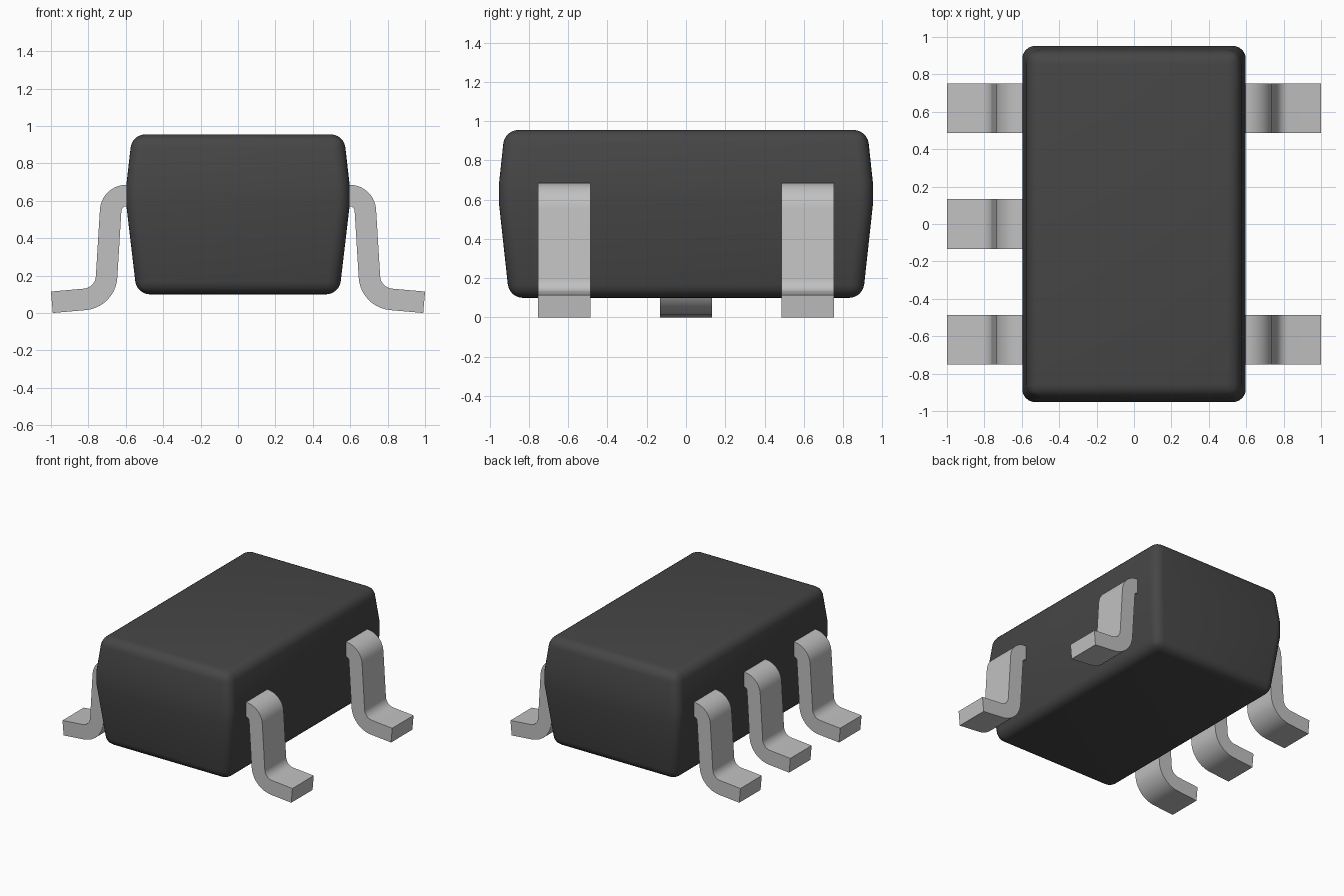
import bpy, bmesh
from math import radians, cos, sin
from mathutils import Vector

cube = bpy.data.objects.get("Cube")
if cube:
    bpy.data.objects.remove(cube, do_unlink=True)


def material(name, grey):
    mat = bpy.data.materials.new(name)
    mat.use_nodes = True
    color = (grey, grey, grey, 1)
    mat.diffuse_color = color
    mat.node_tree.nodes["Principled BSDF"].inputs["Base Color"].default_value = color
    return mat


def finish(bm, name, mat, angle):
    bmesh.ops.recalc_face_normals(bm, faces=bm.faces)
    mesh = bpy.data.meshes.new(name)
    bm.to_mesh(mesh)
    bm.free()
    mesh.materials.append(mat)
    obj = bpy.data.objects.new(name, mesh)
    bpy.context.collection.objects.link(obj)
    bpy.ops.object.select_all(action="DESELECT")
    obj.select_set(True)
    bpy.context.view_layer.objects.active = obj
    bpy.ops.object.shade_smooth_by_angle(angle=radians(angle))
    return obj


plastic = material("charcoal plastic", 0.061)
metal = material("light grey metal", 0.53)

# Moulded body: stacked rectangles with a straight waist and rounded edges
bm = bmesh.new()
rings = []
for hx, hy, z in [(0.541, 0.9, 0.1), (0.597, 0.952, 0.575),
                  (0.597, 0.952, 0.685), (0.566, 0.923, 0.955)]:
    rings.append([bm.verts.new((sx * hx, sy * hy, z))
                  for sx, sy in [(-1, -1), (1, -1), (1, 1), (-1, 1)]])
for low, high in zip(rings, rings[1:]):
    for i in range(4):
        j = (i + 1) % 4
        bm.faces.new((low[i], low[j], high[j], high[i]))
bm.faces.new(rings[0][::-1])
bm.faces.new(rings[-1])
waist = set(rings[1] + rings[2])
rounded = [e for e in bm.edges
           if not (set(e.verts) <= waist and abs(e.verts[0].co.z - e.verts[1].co.z) < 0.01)]
bmesh.ops.bevel(bm, geom=rounded, offset=0.068, offset_type="OFFSET",
                segments=6, profile=0.5, affect="EDGES", clamp_overlap=True)
finish(bm, "body", plastic, 40)

# Gull-wing lead: top and bottom outlines from two bends and a sloping foot
HALF = 0.0575
WIDTH = 0.265
STEPS = 10


def lead_outline():
    outer, inner = [], []

    def add(point, normal):
        outer.append(point + normal * HALF)
        inner.append(point - normal * HALF)

    add(Vector((0.5, 0.628)), Vector((0, 1)))
    for i in range(STEPS + 1):      # shoulder bend
        a = radians(90 - 86.5 * i / STEPS)
        n = Vector((cos(a), sin(a)))
        add(Vector((0.598, 0.545)) + n * 0.083, n)
    for i in range(STEPS + 1):      # ankle bend
        a = radians(183.5 + 81.5 * i / STEPS)
        n = Vector((cos(a), sin(a)))
        add(Vector((0.83, 0.2)) + n * 0.1275, -n)
    foot = Vector((-n.y, n.x))
    add(Vector((0.83, 0.2)) + n * 0.1275 + foot * 0.177, -n)
    return outer, inner


def lead(name, side, y):
    outer, inner = lead_outline()
    bm = bmesh.new()
    sections = []
    for o, i in zip(outer, inner):
        sections.append([bm.verts.new((side * p.x, y + s * WIDTH / 2, p.y))
                         for p, s in ((o, -1), (o, 1), (i, 1), (i, -1))])
    for a, b in zip(sections, sections[1:]):
        for k in range(4):
            m = (k + 1) % 4
            bm.faces.new((a[k], a[m], b[m], b[k]))
    bm.faces.new(sections[0])
    bm.faces.new(sections[-1])
    finish(bm, name, metal, 35)


for label, y in (("front", -0.62), ("middle", 0.0), ("back", 0.62)):
    lead("right_" + label + "_lead", -1, y)
    if y:
        lead("left_" + label + "_lead", 1, y)
